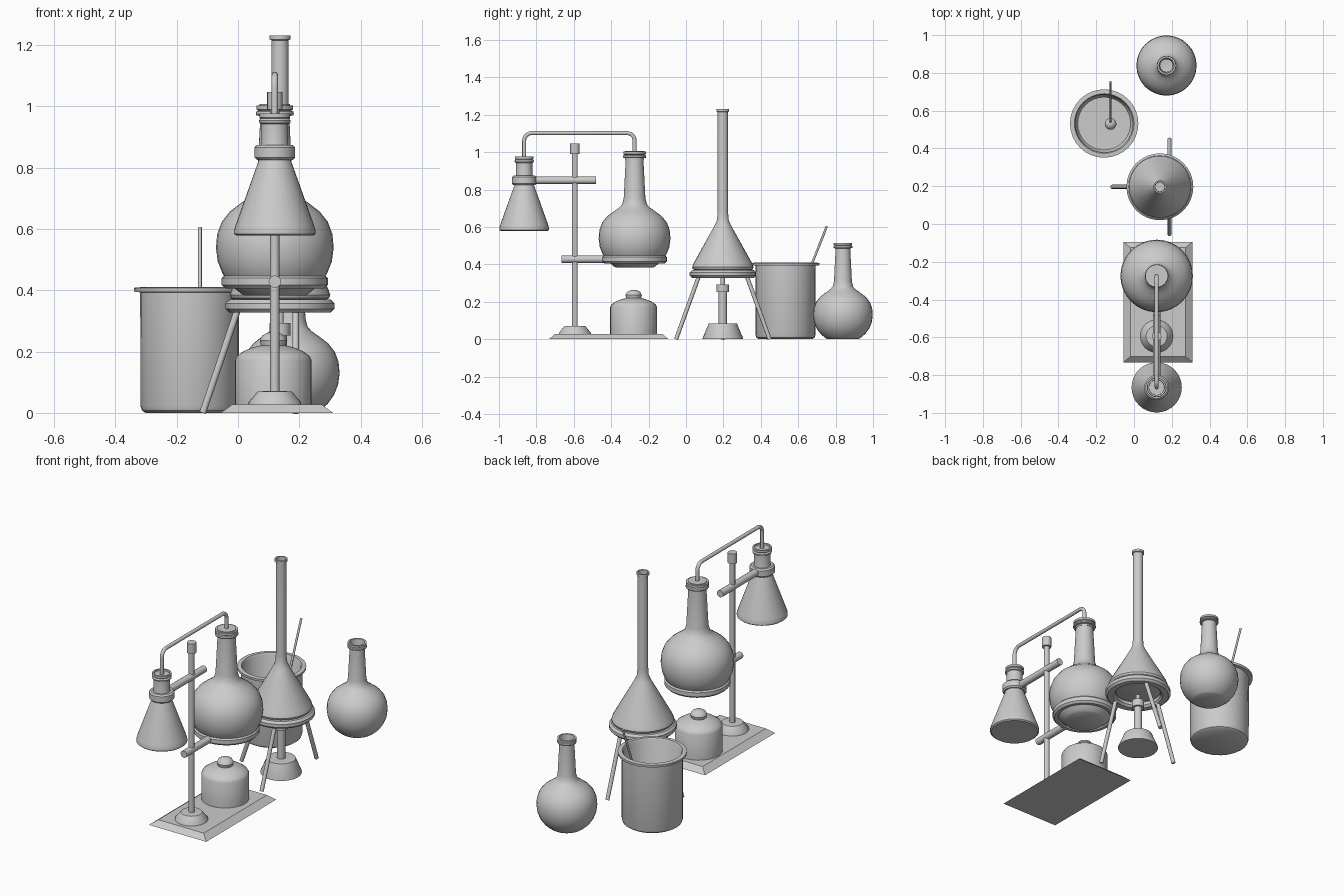
import bpy, bmesh, math
from mathutils import Vector

if "Cube" in bpy.data.objects:
    bpy.data.objects.remove(bpy.data.objects["Cube"])

SEG = 32


def finish(name, bm, loc=(0, 0, 0), angle=35):
    bmesh.ops.recalc_face_normals(bm, faces=bm.faces)
    me = bpy.data.meshes.new(name)
    bm.to_mesh(me)
    bm.free()
    ob = bpy.data.objects.new(name, me)
    ob.location = loc
    bpy.context.collection.objects.link(ob)
    bpy.ops.object.select_all(action='DESELECT')
    ob.select_set(True)
    bpy.context.view_layer.objects.active = ob
    bpy.ops.object.shade_smooth_by_angle(angle=math.radians(angle))
    return ob


def lathe(name, profile, loc, closed=False, seg=SEG):
    """Revolve an (r, z) profile about the vertical axis."""
    bm = bmesh.new()
    rings = []
    for r, z in profile:
        if r == 0:
            rings.append([bm.verts.new((0, 0, z))] * seg)
        else:
            rings.append([bm.verts.new((r * math.cos(2 * math.pi * i / seg),
                                        r * math.sin(2 * math.pi * i / seg), z))
                          for i in range(seg)])
    pairs = list(zip(rings, rings[1:]))
    if closed:
        pairs.append((rings[-1], rings[0]))
    for a, b in pairs:
        for i in range(seg):
            j = (i + 1) % seg
            bm.faces.new(list(dict.fromkeys((a[i], a[j], b[j], b[i]))))
    return finish(name, bm, loc)


def rod(name, a, b, r, seg=16):
    a, b = Vector(a), Vector(b)
    d = b - a
    bm = bmesh.new()
    bmesh.ops.create_cone(bm, cap_ends=True, segments=seg, radius1=r, radius2=r, depth=d.length)
    bmesh.ops.rotate(bm, verts=bm.verts, matrix=d.to_track_quat('Z', 'Y').to_matrix())
    return finish(name, bm, (a + b) / 2)


def ring(name, r_in, r_out, z0, z1, loc):
    c = min(r_out - r_in, z1 - z0) * 0.28
    lathe(name, [(r_in + c, z0), (r_out - c, z0), (r_out, z0 + c), (r_out, z1 - c),
                 (r_out - c, z1), (r_in + c, z1), (r_in, z1 - c), (r_in, z0 + c)], loc, True)


SX = 0.12                                   # stand centre line
SY, FY, EY = -0.594, -0.275, -0.865         # stand rod, boiling flask, conical flask

# Stand: bevelled plate, foot, rod and knob
bm = bmesh.new()
bmesh.ops.create_cube(bm, size=1)
for v in bm.verts:
    top = v.co.z > 0
    v.co.x *= 0.29 if top else 0.366
    v.co.y *= 0.575 if top else 0.638
    v.co.z = 0.028 if top else 0
finish("stand_plate", bm, (0.127, -0.413, 0))
lathe("stand_foot", [(0, 0.025), (0.087, 0.025), (0.085, 0.035), (0.056, 0.07), (0, 0.072)], (SX, SY, 0))
rod("stand_rod", (SX, SY, 0.06), (SX, SY, 1.0), 0.015)
rod("stand_knob", (SX, SY, 0.99), (SX, SY, 1.047), 0.025)

# Clamps
rod("upper_clamp_bar", (SX, -0.81, 0.85), (SX, -0.482, 0.85), 0.02)
ring("upper_clamp_ring", 0.038, 0.066, 0.825, 0.874, (SX, EY, 0))
rod("lower_clamp_bar", (SX, -0.665, 0.428), (SX, FY - 0.155, 0.428), 0.02)
ring("lower_clamp_ring", 0.135, 0.173, 0.406, 0.45, (SX, FY, 0))

# Two round flasks sharing one profile
flask = [(0, 0), (0.1, 0), (0.113, 0.008), (0.145, 0.035), (0.17, 0.07), (0.186, 0.11),
         (0.192, 0.155), (0.188, 0.2), (0.173, 0.24), (0.147, 0.273), (0.112, 0.3),
         (0.083, 0.32), (0.066, 0.338), (0.058, 0.37), (0.047, 0.585), (0.06, 0.587),
         (0.062, 0.592), (0.06, 0.6), (0.053, 0.603), (0.06, 0.607), (0.06, 0.62),
         (0.048, 0.62), (0.04, 0.55)]
lathe("boiling_flask", flask, (SX, FY, 0.383))
lathe("spare_flask", [(r * 0.83, z * 0.83) for r, z in flask], (0.172, 0.839, 0))
rod("boiling_flask_stopper", (SX, FY, 0.96), (SX, FY, 1.007), 0.05, SEG)

# Conical receiving flask
lathe("conical_flask", [(0, 0.578), (0.125, 0.578), (0.133, 0.584), (0.133, 0.595), (0.128, 0.612),
                        (0.053, 0.822), (0.044, 0.845), (0.043, 0.942), (0.05, 0.945), (0.052, 0.953),
                        (0.046, 0.96), (0.05, 0.964), (0.05, 0.976), (0.041, 0.976), (0.036, 0.93)],
      (SX, EY, 0))
rod("conical_flask_stopper", (SX, EY, 0.93), (SX, EY, 0.968), 0.04, SEG)

# Bent delivery tube
R, Z = 0.04, 1.102
path = [(EY, 0.95)]
path += [(EY + R - R * math.cos(t * math.pi / 12), Z - R + R * math.sin(t * math.pi / 12)) for t in range(7)]
path += [(FY - R + R * math.sin(t * math.pi / 12), Z - R + R * math.cos(t * math.pi / 12)) for t in range(7)]
path += [(FY, 0.98)]
bm = bmesh.new()
prev = None
for i, (y, z) in enumerate(path):
    a, b = path[max(i - 1, 0)], path[min(i + 1, len(path) - 1)]
    t = Vector((0, b[0] - a[0], b[1] - a[1])).normalized()
    n = Vector((1, 0, 0)).cross(t)
    cur = [bm.verts.new(Vector((SX, y, z)) + 0.0105 * (Vector((math.cos(k * math.pi / 6), 0, 0))
           + n * math.sin(k * math.pi / 6))) for k in range(12)]
    if prev:
        for k in range(12):
            bm.faces.new((prev[k], prev[k - 1], cur[k - 1], cur[k]))
    prev = cur
finish("delivery_tube", bm, angle=50)

# Spirit lamp under the boiling flask
lathe("spirit_lamp", [(0, 0.026), (0.125, 0.026), (0.125, 0.172), (0.117, 0.187), (0.095, 0.202),
                      (0.065, 0.214), (0.04, 0.22), (0.044, 0.236), (0.036, 0.252), (0.02, 0.261),
                      (0, 0.264)], (0.115, -0.28, 0))

# Tripod with long-necked flask
TX, TY = 0.137, 0.197
lathe("long_neck_flask", [(0, 0.368), (0.148, 0.368), (0.16, 0.374), (0.164, 0.385), (0.157, 0.405),
                          (0.042, 0.612), (0.031, 0.638), (0.028, 0.68), (0.028, 1.215), (0.034, 1.218),
                          (0.034, 1.231), (0.026, 1.231), (0.024, 0.7)], (TX, TY, 0))
ring("tripod_ring", 0.122, 0.177, 0.328, 0.369, (TX, TY, 0))
rod("tripod_leg_left", (0, TY, 0.34), (-0.115, TY, 0.0), 0.011)
for s, side in ((-1, "front"), (1, "back")):
    rod("tripod_leg_" + side, (0.188, TY + s * 0.127, 0.34), (0.188, TY + s * 0.25, 0.0), 0.011)

# Gas burner under the tripod
lathe("gas_burner", [(0, 0), (0.108, 0), (0.108, 0.006), (0.076, 0.083), (0.022, 0.085), (0.022, 0.252),
                     (0.034, 0.252), (0.034, 0.293), (0.012, 0.293), (0.012, 0.33), (0, 0.33)], (TX, TY, 0))

# Beaker with stirring rod
BX, BY = -0.158, 0.532
lathe("beaker", [(0, 0), (0.143, 0), (0.155, 0.008), (0.16, 0.022), (0.161, 0.393), (0.18, 0.395),
                 (0.181, 0.408), (0.158, 0.41), (0.152, 0.4), (0.15, 0.03), (0.14, 0.015), (0, 0.014)],
      (BX, BY, 0))
rod("stirring_rod", (-0.124, 0.53, 0.045), (-0.124, 0.753, 0.604), 0.006, 12)
bm = bmesh.new()
bmesh.ops.create_uvsphere(bm, u_segments=16, v_segments=10, radius=0.031)
finish("stirring_rod_bulb", bm, (-0.124, 0.53, 0.046))
